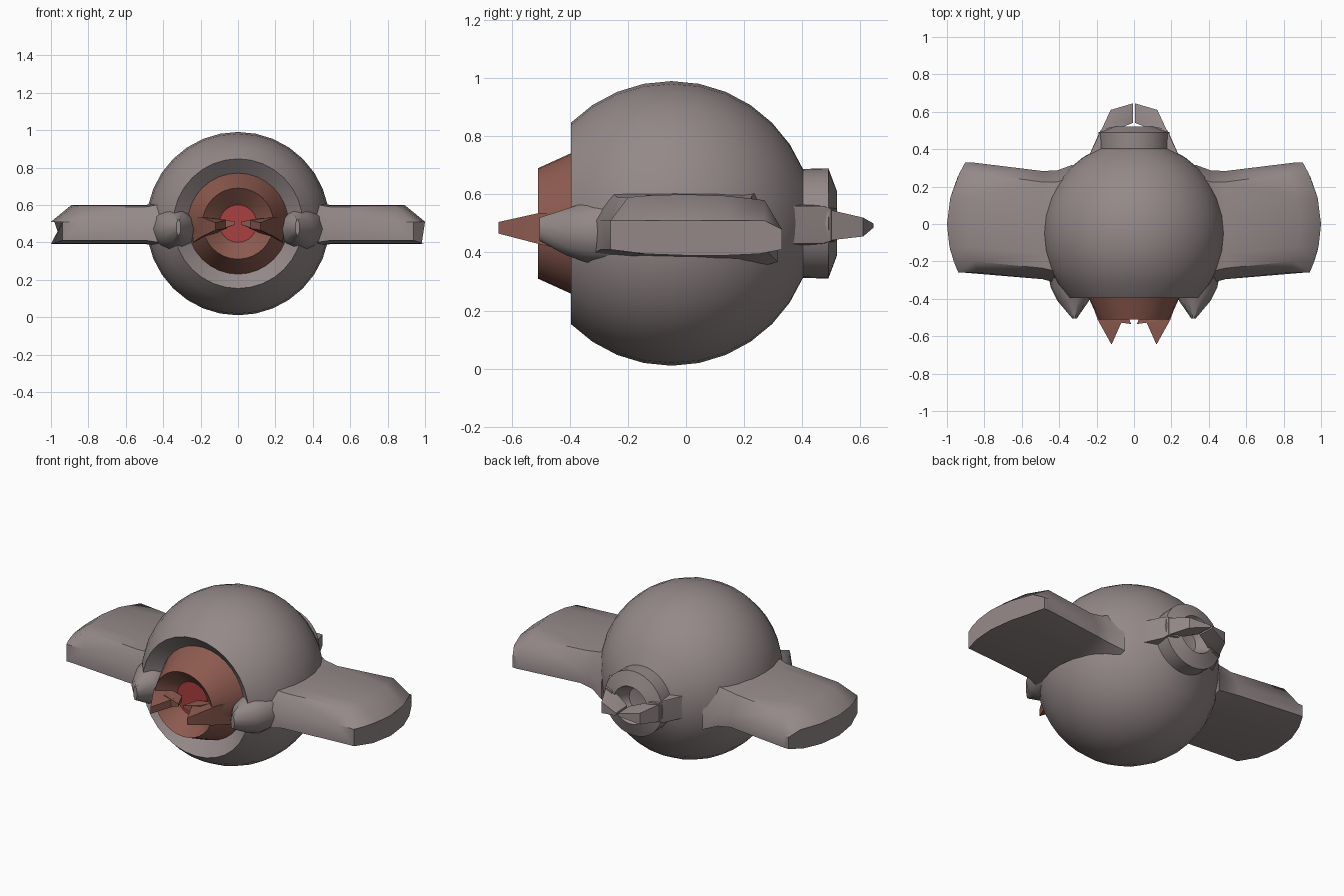
import bpy, bmesh, math

if "Cube" in bpy.data.objects:
    bpy.data.objects.remove(bpy.data.objects["Cube"])


def material(name, rgb):
    m = bpy.data.materials.new(name)
    m.diffuse_color = (*rgb, 1)
    m.use_nodes = True
    m.node_tree.nodes["Principled BSDF"].inputs["Base Color"].default_value = m.diffuse_color
    return m


GREY = material("warm grey skin", (0.30, 0.25, 0.25))
BROWN = material("red brown mouth", (0.27, 0.105, 0.08))
RED = material("throat red", (0.40, 0.05, 0.052))


def finish(bm, name, mat, angle=40, mirror=False, recalc=True):
    if recalc:
        bmesh.ops.recalc_face_normals(bm, faces=bm.faces)
    me = bpy.data.meshes.new(name)
    bm.to_mesh(me)
    bm.free()
    me.materials.append(mat)
    ob = bpy.data.objects.new(name, me)
    bpy.context.collection.objects.link(ob)
    bpy.ops.object.select_all(action='DESELECT')
    ob.select_set(True)
    bpy.context.view_layer.objects.active = ob
    bpy.ops.object.shade_smooth_by_angle(angle=math.radians(angle))
    if mirror:
        ob.modifiers.new("mirror", 'MIRROR').use_mirror_merge = False
    return ob


def lathe(name, profile, mat, n=32):
    """Spin (radius, y) points around the y axis at z = 0.5, back to front."""
    bm = bmesh.new()
    rings = [[bm.verts.new((r * math.cos(2 * math.pi * k / n), y,
                            0.5 + r * math.sin(2 * math.pi * k / n)))
              for k in range(n)] for r, y in profile]
    for a, b in zip(rings, rings[1:]):
        for k in range(n):
            j = (k + 1) % n
            bm.faces.new((a[k], a[j], b[j], b[k]))
    bmesh.ops.remove_doubles(bm, verts=bm.verts, dist=1e-5)
    return finish(bm, name, mat, 35, recalc=False)


def loft(name, sections, mat, angle=40):
    """Skin matching rings of points, cap both ends, mirror in x."""
    bm = bmesh.new()
    rings = [[bm.verts.new(p) for p in s] for s in sections]
    n = len(rings[0])
    for a, b in zip(rings, rings[1:]):
        for k in range(n):
            j = (k + 1) % n
            bm.faces.new((a[k], a[j], b[j], b[k]))
    bm.faces.new(rings[0])
    bm.faces.new(rings[-1])
    return finish(bm, name, mat, angle, mirror=True)


def hull(name, edges, mat, angle=30):
    """Convex solid from upright edges (x, y, z low, z high), mirrored in x."""
    bm = bmesh.new()
    for x, y, lo, hi in edges:
        bm.verts.new((x, y, lo))
        bm.verts.new((x, y, hi))
    res = bmesh.ops.convex_hull(bm, input=bm.verts)
    junk = [v for v in res["geom_interior"] if isinstance(v, bmesh.types.BMVert)]
    bmesh.ops.delete(bm, geom=junk, context='VERTS')
    return finish(bm, name, mat, angle, mirror=True)


# round body: rear crater and collar, ball, sunken front rim
ball = [(0.49 * math.sin(math.radians(11.25 * k)),
         -0.05 + 0.49 * math.cos(math.radians(11.25 * k))) for k in range(2, 13)]
lathe("body", [(0, 0.42), (0.07, 0.43), (0.11, 0.52), (0.19, 0.49)]
      + ball + [(0.27, -0.33)], GREY)

# protruding mouth cone with hollow and red throat
lathe("mouth", [(0.27, -0.33), (0.24, -0.40), (0.19, -0.51), (0.10, -0.425)], BROWN)
lathe("throat", [(0.10, -0.425), (0, -0.425)], RED)

# broad flat side fins with rounded, bevelled tips
outline = [(-0.26, 0.41), (-0.14, 0.395), (0, 0.39), (0.14, 0.39), (0.25, 0.395),
           (0.33, 0.41), (0.33, 0.48), (0.27, 0.58), (0.14, 0.595), (0, 0.60),
           (-0.12, 0.597), (-0.2, 0.59), (-0.26, 0.51)]


def fin_section(x, sy=1.0, sz=1.0, dy=0.0):
    return [(x, y * sy + dy, 0.495 + (z - 0.495) * sz) for y, z in outline]


def tip_x(y):
    return 1.0 - 0.9 * y * y


shoulder = [(tip_x(y) - (0.11 if z > 0.5 else 0.03), y, z) for y, z in outline]
tip = [(tip_x(y), y, min(z, 0.51)) for y, z in outline]
loft("side_fin", [fin_section(0.33, 1.08, 1.5, -0.04), fin_section(0.41, 1.02, 1.15, -0.05),
                  fin_section(0.49, 0.98, 1.0, -0.04), shoulder, tip], GREY)


# blunt cheek horns beside the mouth
def horn_ring(x, y, z, rx, rz, n=10):
    return [(x + rx * math.cos(2 * math.pi * k / n), y,
             z + rz * math.sin(2 * math.pi * k / n)) for k in range(n)]


loft("cheek_horn", [horn_ring(0.36, -0.22, 0.475, 0.11, 0.12),
                    horn_ring(0.335, -0.34, 0.47, 0.11, 0.11),
                    horn_ring(0.325, -0.41, 0.47, 0.085, 0.085),
                    horn_ring(0.318, -0.505, 0.48, 0.012, 0.042)], GREY)

# mouth pincers: long outer tooth and short inner tooth
hull("pincer", [(0.24, -0.38, 0.40, 0.54), (0.14, -0.42, 0.44, 0.53),
                (0.195, -0.51, 0.43, 0.535), (0.06, -0.51, 0.475, 0.52),
                (0.12, -0.645, 0.465, 0.505)], BROWN)
hull("inner_tooth", [(0.16, -0.43, 0.44, 0.53), (0.12, -0.52, 0.46, 0.53),
                     (0.05, -0.45, 0.485, 0.515), (0.015, -0.535, 0.495, 0.51)], BROWN)

# rear claws curving together behind the collar
hull("rear_claw_root", [(0.27, 0.30, 0.43, 0.56), (0.14, 0.36, 0.42, 0.57),
                        (0.19, 0.47, 0.43, 0.56), (0.12, 0.52, 0.44, 0.55),
                        (0.18, 0.50, 0.44, 0.55)], GREY)
hull("rear_claw", [(0.185, 0.48, 0.44, 0.55), (0.11, 0.50, 0.45, 0.54),
                   (0.125, 0.61, 0.455, 0.52), (0.06, 0.56, 0.465, 0.525),
                   (0.006, 0.54, 0.49, 0.505), (0.006, 0.645, 0.485, 0.50)], GREY)
